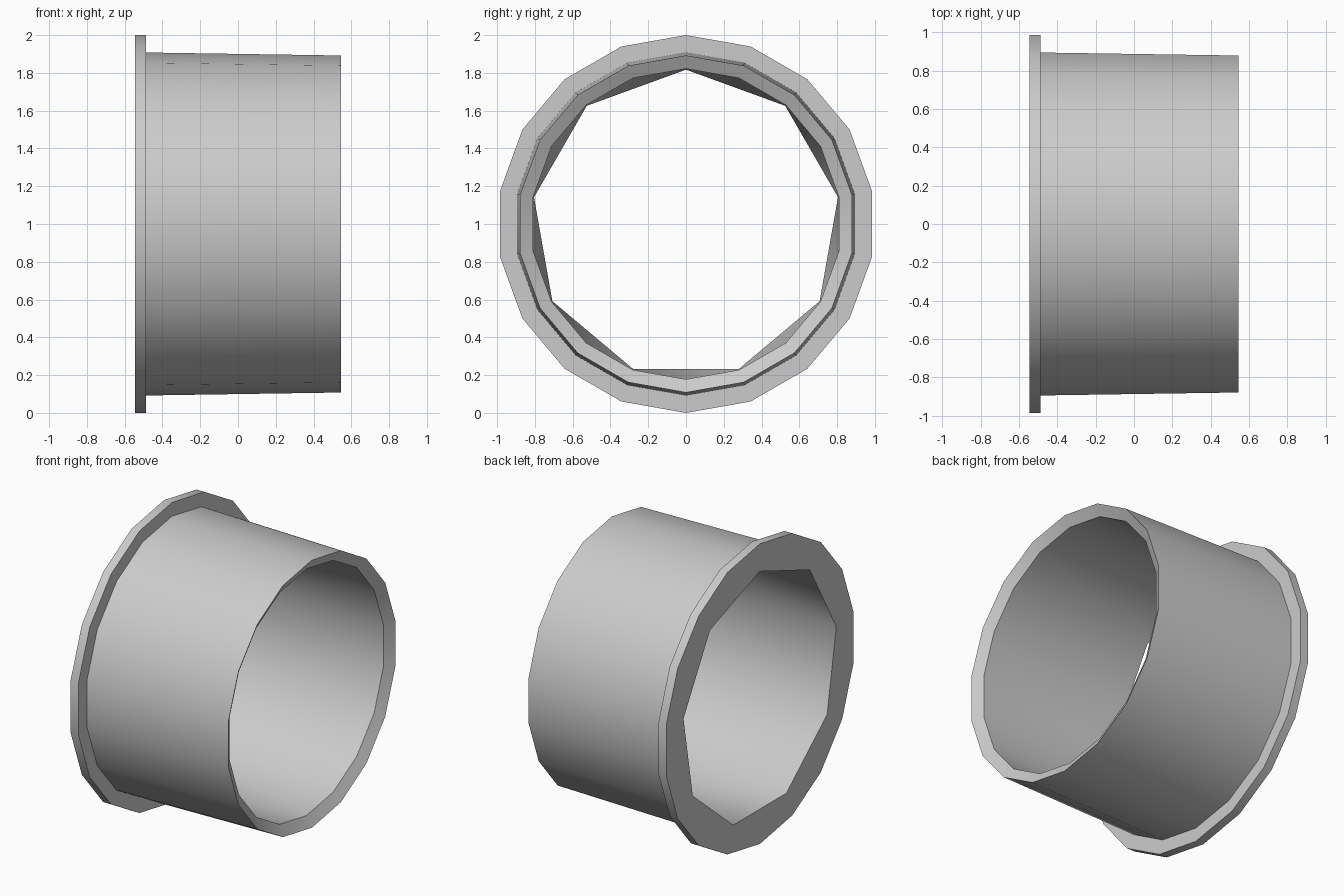
import bpy, bmesh
from math import sin, cos, tau, radians

cube = bpy.data.objects.get("Cube")
if cube:
    bpy.data.objects.remove(cube, do_unlink=True)

SIDES = 18

grey = bpy.data.materials.new("plain_grey")
grey.use_nodes = True
grey.diffuse_color = (0.6, 0.6, 0.6, 1)
grey.node_tree.nodes["Principled BSDF"].inputs["Base Color"].default_value = (0.6, 0.6, 0.6, 1)

bm = bmesh.new()


def ring(x, radius, sides=SIDES):
    """Polygon around the x axis with one corner straight up."""
    return [bm.verts.new((x, radius * sin(tau * i / sides), 1 + radius * cos(tau * i / sides)))
            for i in range(sides)]


def bridge(a, b):
    for i in range(len(a)):
        j = (i + 1) % len(a)
        bm.faces.new((a[i], a[j], b[j], b[i]))


def bridge_half(fine, coarse):
    """Join a ring to one with half as many corners, using a fan of triangles."""
    n = len(coarse)
    for k in range(n):
        c, d = coarse[k], coarse[(k + 1) % n]
        e, odd, f = fine[2 * k], fine[2 * k + 1], fine[(2 * k + 2) % len(fine)]
        for tri in ((e, odd, c), (odd, d, c), (odd, f, d)):
            bm.faces.new(tri)


# Flange, tapered outer wall and inward chamfer at the open end
profile = [(-0.545, 1.0), (-0.487, 1.0), (-0.487, 0.908), (0.545, 0.892), (0.505, 0.822)]
rings = [ring(x, r) for x, r in profile]
for a, b in zip(rings, rings[1:]):
    bridge(a, b)

# Bore narrowing to a nine-sided opening, then the flange face around it
opening = ring(-0.545, 0.817, SIDES // 2)
bridge_half(rings[-1], opening)
bridge_half(rings[0], opening)

bmesh.ops.recalc_face_normals(bm, faces=bm.faces)
mesh = bpy.data.meshes.new("flanged_sleeve")
bm.to_mesh(mesh)
bm.free()
mesh.materials.append(grey)

sleeve = bpy.data.objects.new("flanged_sleeve", mesh)
bpy.context.collection.objects.link(sleeve)
bpy.ops.object.select_all(action="DESELECT")
sleeve.select_set(True)
bpy.context.view_layer.objects.active = sleeve
bpy.ops.object.shade_smooth_by_angle(angle=radians(35))
